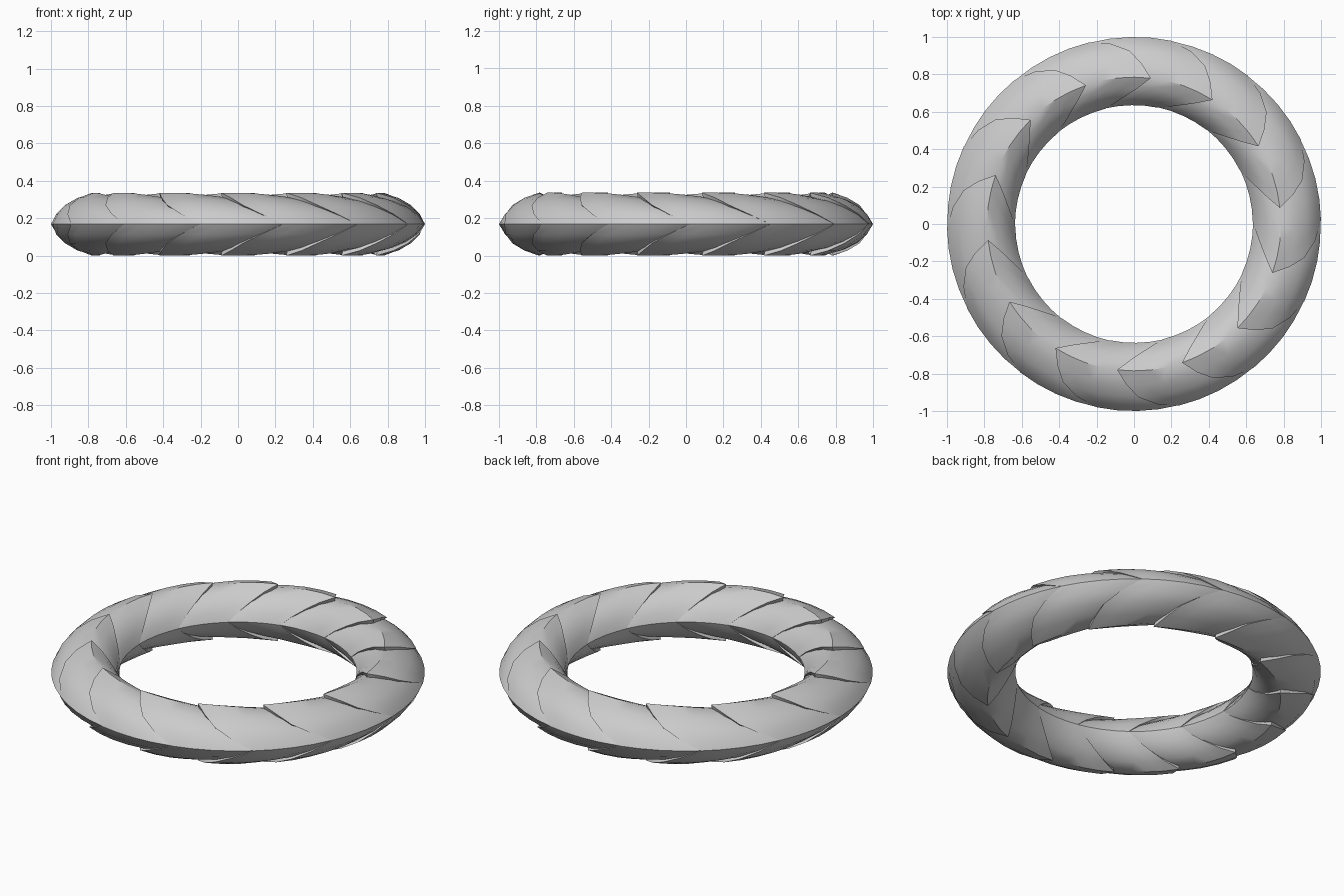
import bpy, bmesh
from math import radians, cos, sin, hypot, pi

if "Cube" in bpy.data.objects:
    bpy.data.objects.remove(bpy.data.objects["Cube"])

COUNT = 14
STEP = 360 / COUNT
CR, CZ = 0.81, 0.168          # centre of the tube section

# upper half of the section, outer rim -> crest -> inner rim:
# radius, height, lag of the chevron edge (degrees), lip thickness
upper = [
    (1.000, 0.168, 20.6, 0.002), (0.972, 0.222, 14.0, 0.008),
    (0.928, 0.270, 8.2, 0.014), (0.862, 0.310, 4.0, 0.018),
    (0.785, 0.336, 0.0, 0.022),
    (0.728, 0.306, 5.0, 0.018), (0.688, 0.266, 10.0, 0.014),
    (0.655, 0.220, 15.5, 0.008), (0.635, 0.168, 20.6, 0.002),
]
section = upper + [(r, 2 * CZ - z, lag, lip) for r, z, lag, lip in upper[-2:0:-1]]

# rings along one scale: (angle behind the edge, inward shift in lips, extra shift)
rings = [(0.6, 0, 0.04), (0, 0, 0), (STEP / 4, 0.0, 0), (STEP / 2, 0.15, 0),
         (STEP * 0.75, 0.5, 0), (STEP, 1.0, 0), (STEP * 1.2, 1.3, 0.004)]


def scale_mesh():
    bm = bmesh.new()
    loops = []
    for back, k, extra in rings:
        loop = []
        for r, z, lag, lip in section:
            d = hypot(CR - r, CZ - z)
            s = 1 - (lip * k + extra) / d
            rr, zz = CR + (r - CR) * s, CZ + (z - CZ) * s
            a = radians(lag + back)
            loop.append(bm.verts.new((rr * cos(a), rr * sin(a), zz)))
        loops.append(loop)
    n = len(section)
    for a, b in zip(loops, loops[1:]):
        for i in range(n):
            j = (i + 1) % n
            bm.faces.new((a[i], a[j], b[j], b[i]))
    bmesh.ops.recalc_face_normals(bm, faces=bm.faces)
    # an open tube: make sure the normals point away from the tube centre
    f = max(bm.faces, key=lambda f: f.calc_center_median().xy.length)
    if f.normal.dot(f.calc_center_median()) < 0:
        bmesh.ops.reverse_faces(bm, faces=bm.faces)
    me = bpy.data.meshes.new("ring_scale")
    bm.to_mesh(me)
    bm.free()
    return me


# fourteen overlapping chevron scales around the ring
mesh = scale_mesh()
for i in range(COUNT):
    ob = bpy.data.objects.new(f"ring_scale_{i + 1}", mesh)
    bpy.context.collection.objects.link(ob)
    ob.rotation_euler.z = radians(83.4 + i * STEP)
    ob.select_set(True)
    bpy.context.view_layer.objects.active = ob
bpy.ops.object.shade_smooth_by_angle(angle=radians(35))
